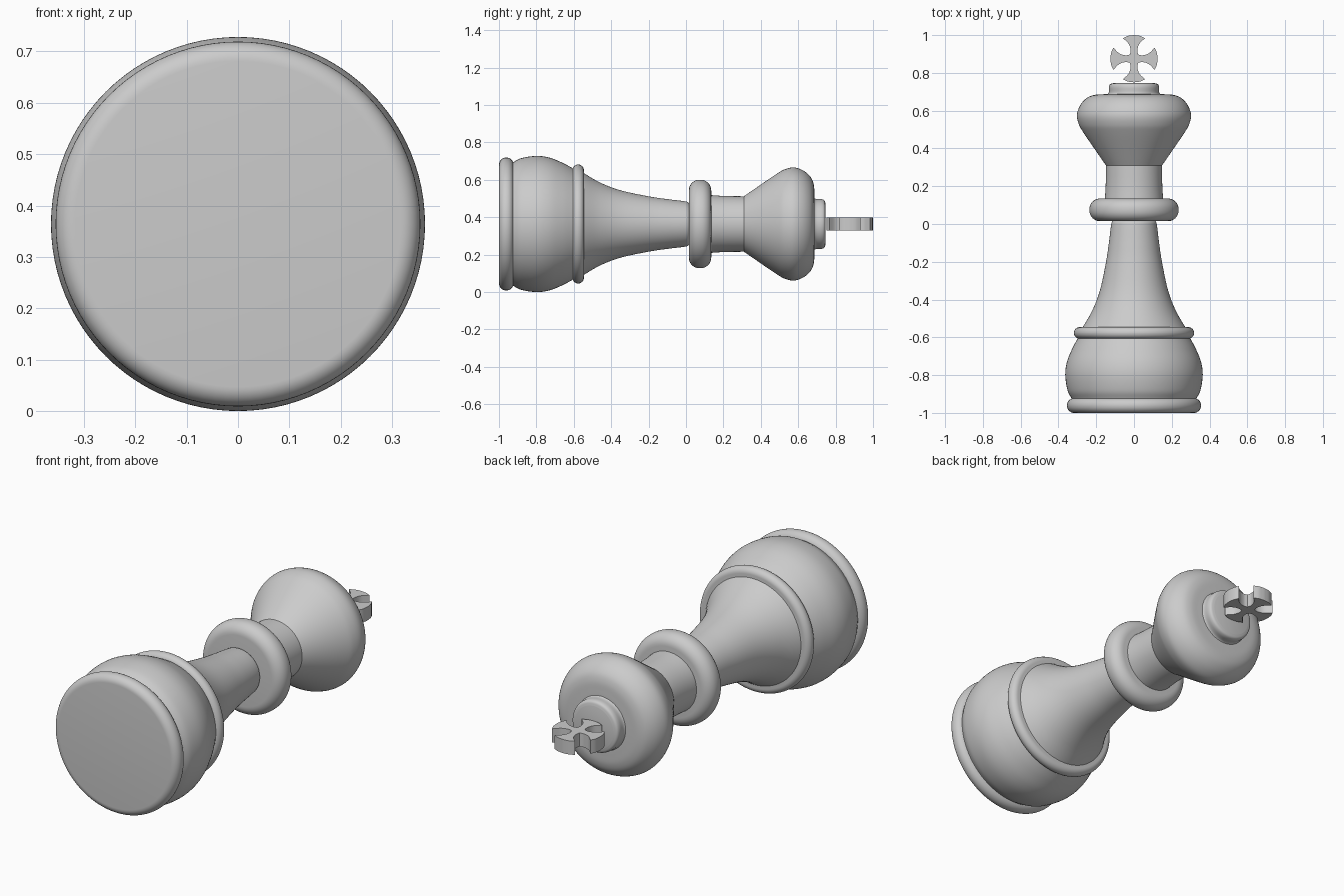
import bpy, bmesh, math
from mathutils import Vector

if "Cube" in bpy.data.objects:
    bpy.data.objects.remove(bpy.data.objects["Cube"], do_unlink=True)

AXIS_Z = 0.364
SEGMENTS = 96

grey = bpy.data.materials.new("light_grey")
grey.use_nodes = True
grey.diffuse_color = (0.6, 0.6, 0.6, 1)
grey.node_tree.nodes["Principled BSDF"].inputs["Base Color"].default_value = (0.6, 0.6, 0.6, 1)


def finish(name, bm, angle=35):
    bmesh.ops.recalc_face_normals(bm, faces=bm.faces)
    mesh = bpy.data.meshes.new(name)
    bm.to_mesh(mesh)
    bm.free()
    mesh.materials.append(grey)
    obj = bpy.data.objects.new(name, mesh)
    bpy.context.collection.objects.link(obj)
    bpy.ops.object.select_all(action="DESELECT")
    obj.select_set(True)
    bpy.context.view_layer.objects.active = obj
    bpy.ops.object.shade_smooth_by_angle(angle=math.radians(angle))


def spline(points, steps=6):
    """Smooth curve passing through every point."""
    p = [Vector(q) for q in points]
    p = [2 * p[0] - p[1]] + p + [2 * p[-1] - p[-2]]
    out = []
    for a, b, c, d in zip(p, p[1:], p[2:], p[3:]):
        for i in range(steps):
            t = i / steps
            out.append(0.5 * (2 * b + (c - a) * t + (2 * a - 5 * b + 4 * c - d) * t ** 2
                              + (3 * b - a - 3 * c + d) * t ** 3))
    return out + [p[-2]]


def rounded(y0, y1, r, back, front):
    """Disc profile with quarter-round edges of the given radii."""
    out = []
    for y, size, side in ((y0, front, 1), (y1, back, -1)):
        arc = [(y + side * size * (1 - math.cos(a)), r - size + size * math.sin(a))
               for a in (math.pi / 2 * i / 8 for i in range(9))]
        out += arc[::side]
    return out


def lathe(name, profile):
    """Turn a (y, radius) profile about the long axis and cap its ends."""
    bm = bmesh.new()
    rings = []
    for y, r in profile:
        rings.append([bm.verts.new((r * math.cos(a), y, AXIS_Z + r * math.sin(a)))
                      for a in (math.tau * i / SEGMENTS for i in range(SEGMENTS))])
    for low, high in zip(rings, rings[1:]):
        for i in range(SEGMENTS):
            j = (i + 1) % SEGMENTS
            bm.faces.new((low[i], low[j], high[j], high[i]))
    bm.faces.new(rings[0])
    bm.faces.new(rings[-1])
    bmesh.ops.remove_doubles(bm, verts=bm.verts, dist=0.00001)
    finish(name, bm)


# Foot, bulb and lower ring
lathe("base_disc", rounded(-1, -0.922, 0.355, 0.038, 0.038))
lathe("base_bulb", spline([(-0.925, 0.33), (-0.88, 0.352), (-0.80, 0.364),
                           (-0.73, 0.355), (-0.66, 0.327), (-0.60, 0.295)]))
lathe("lower_ring", rounded(-0.607, -0.546, 0.318, 0.03, 0.03))

# Flared stem and collar
lathe("stem", spline([(-0.56, 0.28), (-0.46, 0.222), (-0.35, 0.18), (-0.2, 0.148),
                      (-0.1, 0.133), (-0.01, 0.122), (0.01, 0.117), (0.02, 0.105)]))
lathe("collar", rounded(0.015, 0.135, 0.236, 0.056, 0.056))

# Neck, head and the small disc on top
lathe("neck", spline([(0.1, 0.157), (0.2, 0.15), (0.32, 0.148)]))
lathe("head", spline([(0.305, 0.145), (0.36, 0.183), (0.48, 0.265), (0.53, 0.293),
                      (0.58, 0.302), (0.63, 0.284), (0.667, 0.25), (0.683, 0.21),
                      (0.687, 0.16), (0.688, 0.12)]))
lathe("top_disc", spline([(0.68, 0.145), (0.695, 0.134), (0.725, 0.133),
                          (0.74, 0.126), (0.746, 0.108)]))

# Cross with four flared arms: one arm outline, turned four times
side = spline([(0.022, 0.022), (0.018, 0.045), (0.028, 0.078), (0.058, 0.109)], 5)
tip = spline([(0.058, 0.109), (0.032, 0.121), (0, 0.125)], 4)
half = side + tip[1:]
arm = half + [Vector((-p.x, p.y)) for p in reversed(half[1:-1])]
bm = bmesh.new()
outline = []
for k in range(4):
    c, s = math.cos(k * math.pi / 2), math.sin(k * math.pi / 2)
    for p in arm:
        outline.append(bm.verts.new((p.x * c - p.y * s, 0.875 + p.x * s + p.y * c, AXIS_Z - 0.035)))
face = bm.faces.new(outline)
top = bmesh.ops.extrude_face_region(bm, geom=[face])["geom"]
bmesh.ops.translate(bm, verts=[v for v in top if isinstance(v, bmesh.types.BMVert)], vec=(0, 0, 0.07))
finish("cross", bm, 30)
